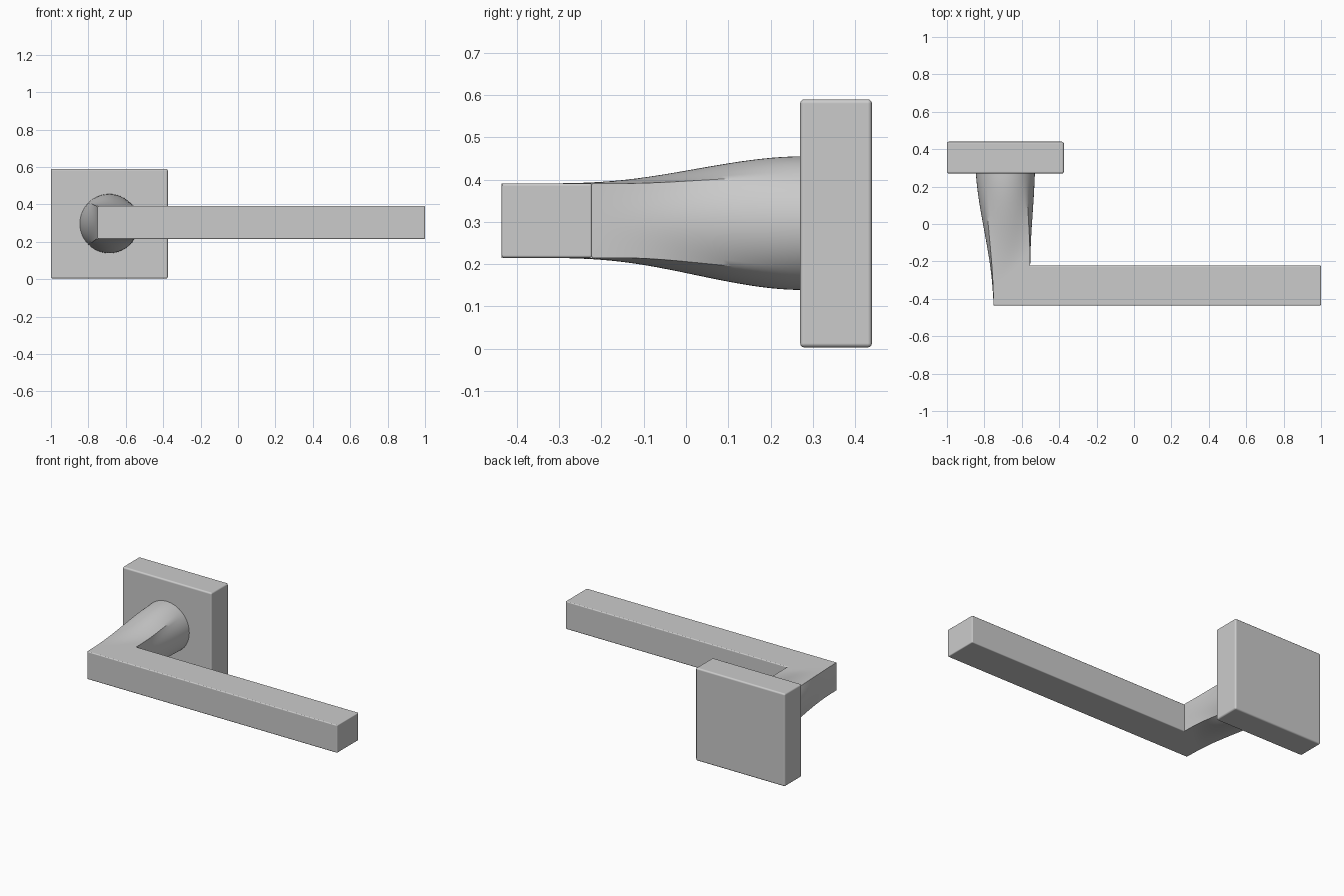
import bpy, bmesh, math
from mathutils import Vector

if "Cube" in bpy.data.objects:
    bpy.data.objects.remove(bpy.data.objects["Cube"], do_unlink=True)

metal = bpy.data.materials.new("satin_grey")
metal.use_nodes = True
GREY = (0.6, 0.6, 0.6, 1)
metal.diffuse_color = GREY
metal.node_tree.nodes["Principled BSDF"].inputs["Base Color"].default_value = GREY


def finish(name, bm, bevel=0.0):
    bmesh.ops.recalc_face_normals(bm, faces=bm.faces)
    mesh = bpy.data.meshes.new(name)
    bm.to_mesh(mesh)
    bm.free()
    mesh.materials.append(metal)
    obj = bpy.data.objects.new(name, mesh)
    bpy.context.collection.objects.link(obj)
    if bevel:
        mod = obj.modifiers.new("soft_edges", 'BEVEL')
        mod.width = bevel
        mod.segments = 3
        mod.harden_normals = True
    bpy.ops.object.select_all(action='DESELECT')
    obj.select_set(True)
    bpy.context.view_layer.objects.active = obj
    bpy.ops.object.shade_smooth_by_angle(angle=math.radians(35))
    return obj


def smoothstep(t):
    t = min(max(t, 0), 1)
    return t * t * (3 - 2 * t)


# Square wall plate
bm = bmesh.new()
bmesh.ops.create_cube(bm, size=1)
for v in bm.verts:
    v.co = Vector((-0.6875, 0.355, 0.2965)) + Vector((v.co.x * 0.625, v.co.y * 0.17, v.co.z * 0.587))
finish("wall_plate", bm, 0.01)

# Mitre where the neck turns into the grip
OUTER, INNER = Vector((-0.75, -0.436)), Vector((-0.555, -0.222))
LOW, HIGH = 0.215, 0.391

# Grip bar, left open at the mitre
bm = bmesh.new()
corners = ((OUTER, LOW), (INNER, LOW), (INNER, HIGH), (OUTER, HIGH))
start = [bm.verts.new((p.x, p.y, z)) for p, z in corners]
end = [bm.verts.new((1.0, p.y, z)) for p, z in corners]
for i in range(4):
    j = (i + 1) % 4
    bm.faces.new((start[i], start[j], end[j], end[i]))
bm.faces.new(end)
finish("grip_bar", bm, 0.006)

# Neck lofted from a round base to the rectangular mitre
SIDES, STEPS = 64, 24
CENTRE = Vector((-0.688, 0.297))
RADIUS, BASE_Y = 0.158, 0.275
bm = bmesh.new()
rings = []
for k in range(STEPS + 1):
    t = k / STEPS
    blend = smoothstep(t * 1.15)
    slide = 0.5 * t + 0.5 * blend
    ring = []
    for i in range(SIDES):
        a = 2 * math.pi * i / SIDES
        c, s = math.cos(a), math.sin(a)
        edge = max(abs(c), abs(s))
        mitre = OUTER.lerp(INNER, (c / edge + 1) / 2)
        z_end = LOW + (HIGH - LOW) * (s / edge + 1) / 2
        x = CENTRE.x + RADIUS * c
        z = CENTRE.y + RADIUS * s
        ring.append(bm.verts.new((x + (mitre.x - x) * slide,
                                  BASE_Y + (mitre.y - BASE_Y) * t,
                                  z + (z_end - z) * blend)))
    rings.append(ring)
for low, high in zip(rings, rings[1:]):
    for i in range(SIDES):
        j = (i + 1) % SIDES
        bm.faces.new((low[i], low[j], high[j], high[i]))
bm.faces.new(rings[0])
finish("neck", bm)
